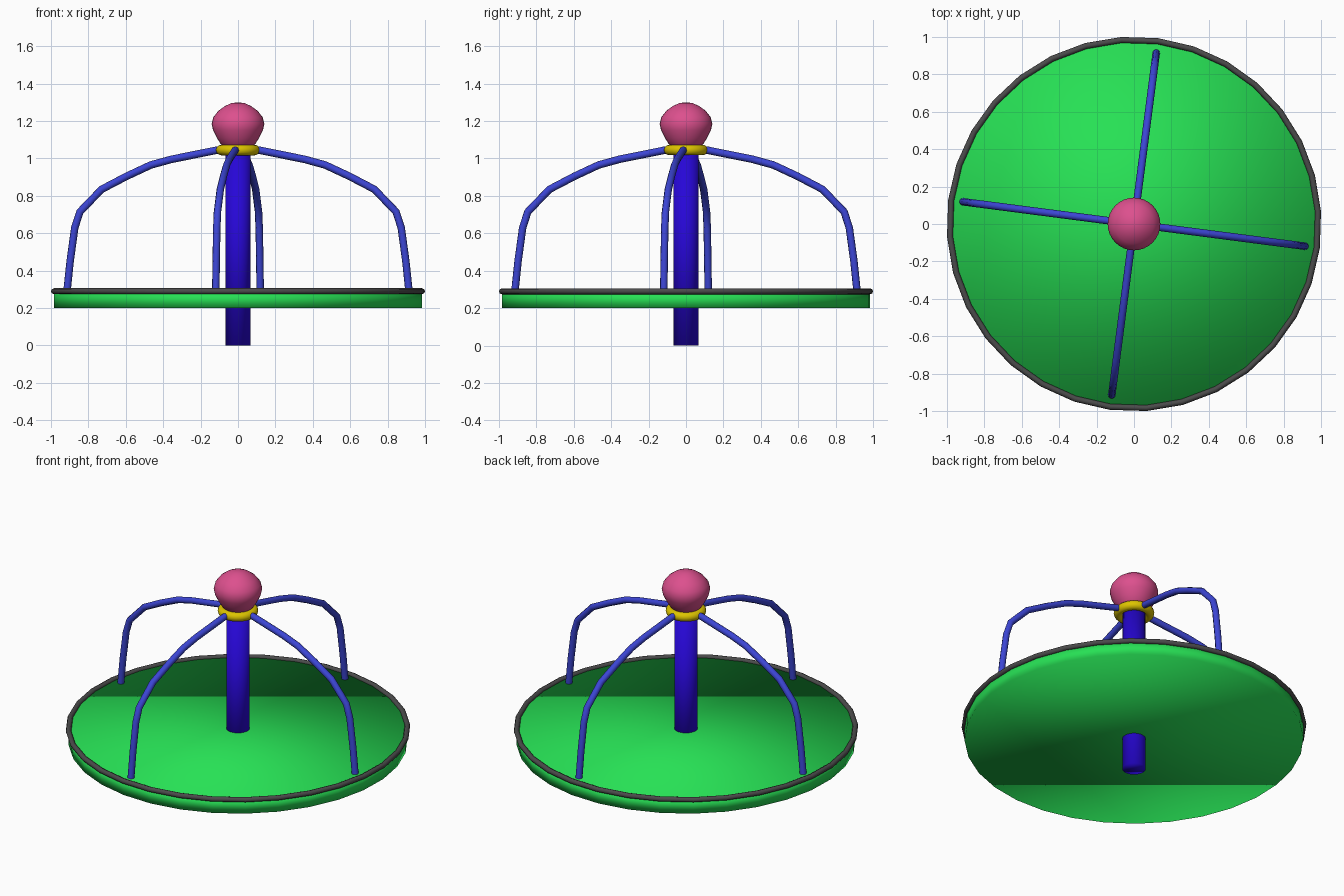
import bpy
from math import radians, cos, sin, pi

if "Cube" in bpy.data.objects:
    bpy.data.objects.remove(bpy.data.objects["Cube"])

TURN = radians(-7.4)   # whole ride is spun slightly about its post
SIDES = 32


def paint(obj, name, rgb):
    mat = bpy.data.materials.get(name) or bpy.data.materials.new(name)
    mat.diffuse_color = (*rgb, 1)
    mat.use_nodes = True
    mat.node_tree.nodes["Principled BSDF"].inputs["Base Color"].default_value = mat.diffuse_color
    obj.data.materials.append(mat)


def finish(name, color_name, rgb):
    obj = bpy.context.object
    obj.name = name
    bpy.ops.object.shade_smooth()
    paint(obj, color_name, rgb)
    return obj


def cylinder(name, radius, z0, z1, color_name, rgb):
    bpy.ops.mesh.primitive_cylinder_add(vertices=SIDES, radius=radius, depth=z1 - z0,
                                        location=(0, 0, (z0 + z1) / 2),
                                        rotation=(0, 0, TURN))
    return finish(name, color_name, rgb)


def torus(name, major, minor, z, minor_sides, color_name, rgb):
    bpy.ops.mesh.primitive_torus_add(major_radius=major, minor_radius=minor,
                                     major_segments=SIDES, minor_segments=minor_sides,
                                     location=(0, 0, z), rotation=(0, 0, TURN))
    return finish(name, color_name, rgb)


def lathe(name, profile, color_name, rgb):
    # profile runs from bottom pole to top pole as (radius, z)
    n = SIDES
    verts = [(0, 0, profile[0][1])]
    for r, z in profile[1:-1]:
        verts += [(r * cos(2 * pi * i / n), r * sin(2 * pi * i / n), z) for i in range(n)]
    verts.append((0, 0, profile[-1][1]))
    rings, top = len(profile) - 2, len(verts) - 1
    faces = []
    for i in range(n):
        j = (i + 1) % n
        faces.append((0, 1 + j, 1 + i))
        for k in range(rings - 1):
            a, b = 1 + k * n, 1 + (k + 1) * n
            faces.append((a + i, a + j, b + j, b + i))
        last = 1 + (rings - 1) * n
        faces.append((last + i, last + j, top))
    mesh = bpy.data.meshes.new(name)
    mesh.from_pydata(verts, [], faces)
    obj = bpy.data.objects.new(name, mesh)
    bpy.context.collection.objects.link(obj)
    for p in mesh.polygons:
        p.use_smooth = True
    paint(obj, color_name, rgb)


# platform, its grey rim and the central post
cylinder("platform", 0.985, 0.20, 0.29, "green", (0.02, 0.75, 0.09))
torus("platform_rim", 0.986, 0.016, 0.29, 8, "dark_grey", (0.07, 0.07, 0.07))
cylinder("post", 0.068, 0.0, 1.06, "blue", (0.02, 0.002, 0.68))

# collar and knob on top of the post
torus("collar", 0.09, 0.028, 1.045, 12, "yellow", (0.72, 0.55, 0.0))
lathe("knob", [(0, 1.05), (0.07, 1.058), (0.093, 1.078), (0.113, 1.11), (0.133, 1.15),
               (0.141, 1.185), (0.132, 1.22), (0.105, 1.255), (0.07, 1.28),
               (0.035, 1.296), (0, 1.30)], "pink", (0.72, 0.08, 0.27))

# four curved grab bars, from collar down to platform
BAR = [(0.06, 1.05), (0.12, 1.043), (0.36, 0.995), (0.47, 0.965), (0.60, 0.905),
       (0.735, 0.835), (0.852, 0.715), (0.88, 0.63), (0.905, 0.45), (0.923, 0.28)]
for k in range(4):
    curve = bpy.data.curves.new(f"grab_bar_{k + 1}", 'CURVE')
    curve.dimensions = '3D'
    curve.bevel_depth = 0.02
    curve.bevel_resolution = 2
    curve.use_fill_caps = True
    spline = curve.splines.new('POLY')
    spline.points.add(len(BAR) - 1)
    for point, (r, z) in zip(spline.points, BAR):
        point.co = (r, 0, z, 1)
    bar = bpy.data.objects.new(curve.name, curve)
    bar.rotation_euler.z = TURN + k * pi / 2
    bpy.context.collection.objects.link(bar)
    paint(bar, "bar_blue", (0.045, 0.06, 0.66))
